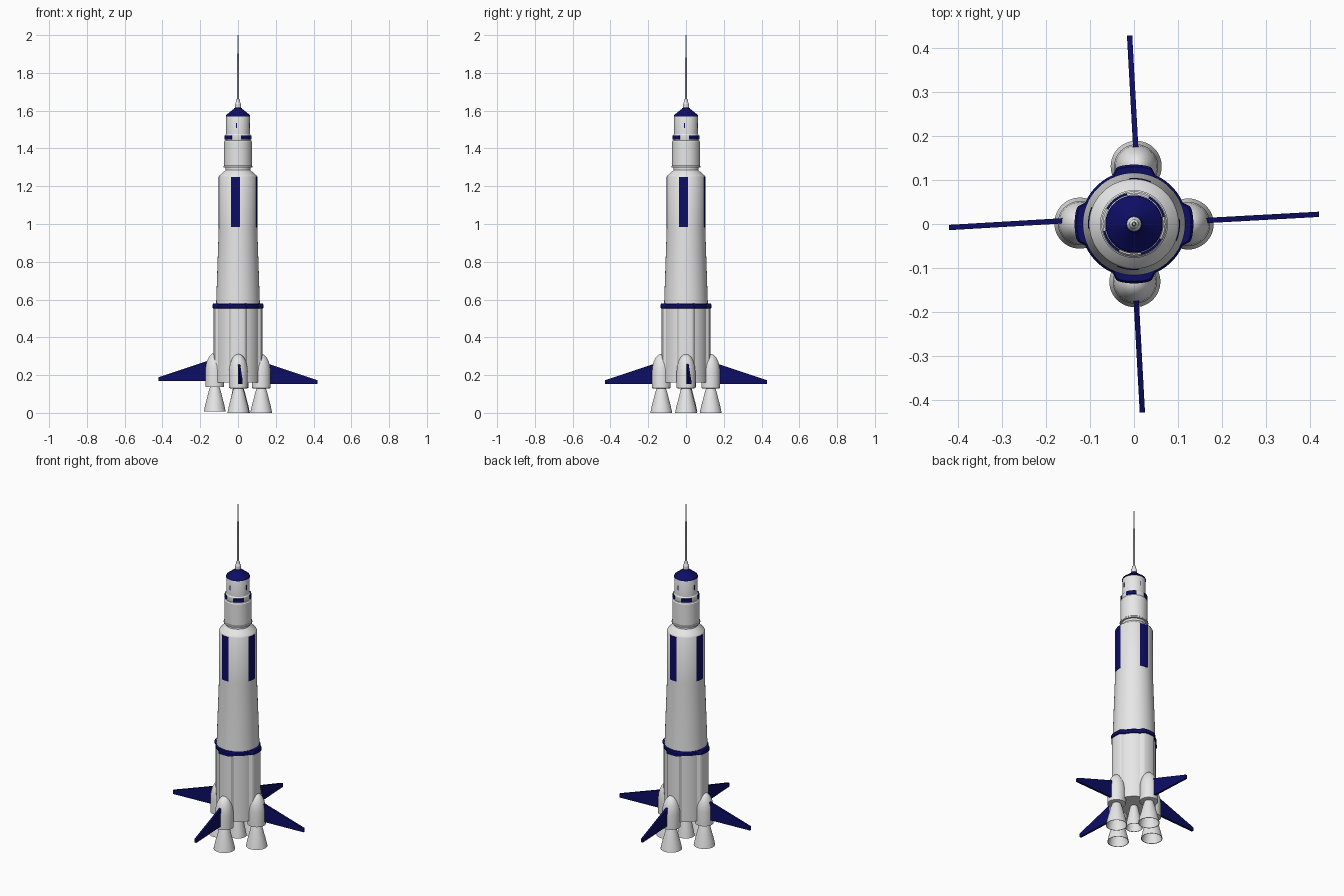
import bpy, bmesh, math
from mathutils import Matrix, Vector

if "Cube" in bpy.data.objects:
    bpy.data.objects.remove(bpy.data.objects["Cube"])


def material(name, rgb):
    m = bpy.data.materials.new(name)
    m.diffuse_color = (*rgb, 1)
    m.use_nodes = True
    m.node_tree.nodes["Principled BSDF"].inputs["Base Color"].default_value = m.diffuse_color
    return m


WHITE = material("white paint", (0.8, 0.8, 0.8))
NAVY = material("navy paint", (0.004, 0.004, 0.13))


def finish(name, bm, mat, smooth=True):
    bmesh.ops.recalc_face_normals(bm, faces=bm.faces)
    me = bpy.data.meshes.new(name)
    bm.to_mesh(me)
    bm.free()
    me.materials.append(mat)
    ob = bpy.data.objects.new(name, me)
    bpy.context.collection.objects.link(ob)
    if smooth:
        bpy.ops.object.select_all(action='DESELECT')
        ob.select_set(True)
        bpy.context.view_layer.objects.active = ob
        bpy.ops.object.shade_smooth_by_angle(angle=math.radians(30))
    return ob


def lathe(name, profile, mat, at=(0, 0, 0), segs=48, shape=None):
    """Revolve (radius, z) points; shape(angle) may add to the radius."""
    bm = bmesh.new()
    rings = []
    for r, z in profile:
        ring = []
        for i in range(segs):
            a = 2 * math.pi * i / segs
            rr = r + (shape(a) if shape else 0)
            ring.append(bm.verts.new((at[0] + rr * math.cos(a), at[1] + rr * math.sin(a), at[2] + z)))
        rings.append(ring)
    for a, b in zip(rings, rings[1:]):
        for i in range(segs):
            j = (i + 1) % segs
            bm.faces.new((a[i], a[j], b[j], b[i]))
    bm.faces.new(rings[0])
    bm.faces.new(rings[-1])
    return finish(name, bm, mat)


def arc_plate(name, deg, half, r0, r1, z0, z1, mat, n=8):
    """Curved plate wrapped around the body."""
    bm = bmesh.new()
    cols = []
    for i in range(n + 1):
        a = math.radians(deg - half + 2 * half * i / n)
        cols.append([bm.verts.new((r * math.cos(a), r * math.sin(a), z))
                     for r, z in ((r0, z0), (r1, z0), (r1, z1), (r0, z1))])
    for a, b in zip(cols, cols[1:]):
        for k in range(4):
            bm.faces.new((a[k], a[(k + 1) % 4], b[(k + 1) % 4], b[k]))
    bm.faces.new(cols[0])
    bm.faces.new(cols[-1])
    return finish(name, bm, mat)


def fairing(a):
    """Four raised fairings running down the lower stage."""
    d = abs((math.degrees(a) + 45) % 90 - 45)
    return 0.014 * max(0, min(1, (23 - d) / 6))


# Lower stage with fairings, and the navy band on top of it
lathe("lower_stage", [(0.116, 0.16), (0.116, 0.56)], WHITE, segs=120, shape=fairing)
lathe("stage_band", [(0.116, 0.553), (0.121, 0.556), (0.121, 0.573), (0.116, 0.58)],
      NAVY, segs=120, shape=fairing)

# Upper stage: tapered section, straight section and shoulder
lathe("upper_stage", [(0.116, 0.57), (0.102, 0.98), (0.102, 1.25), (0.098, 1.257),
                      (0.066, 1.285), (0.066, 1.31)], WHITE, segs=64)

# Service section and capsule
lathe("service_section", [(0.066, 1.298), (0.077, 1.298), (0.077, 1.306), (0.074, 1.309),
                          (0.074, 1.436), (0.070, 1.442), (0.06, 1.444)], WHITE)
lathe("capsule", [(0.065, 1.44), (0.067, 1.447), (0.067, 1.47), (0.063, 1.476),
                  (0.063, 1.566), (0.061, 1.572)], WHITE)
lathe("capsule_cone", [(0.060, 1.568), (0.065, 1.570), (0.062, 1.578), (0.024, 1.608), (0.018, 1.615)], NAVY)
lathe("nose_knob", [(0.012, 1.61), (0.017, 1.617), (0.017, 1.635), (0.011, 1.645),
                    (0.010, 1.657), (0.005, 1.663)], WHITE, segs=16)
lathe("antenna", [(0.006, 1.655), (0.005, 1.8), (0.003, 2.0)], WHITE, segs=10)

# Painted stripes, windows and small capsule marks, turned slightly off axis
for k in range(4):
    side = 90 * k - 8
    arc_plate(f"body_stripe_{k}", side, 13.5, 0.099, 0.1045, 0.985, 1.248, NAVY)
    arc_plate(f"capsule_window_{k}", side + 45, 24, 0.064, 0.072, 1.447, 1.468, NAVY)
    arc_plate(f"capsule_mark_{k}", side, 2.2, 0.061, 0.0638, 1.508, 1.536, NAVY, n=2)

# Engine bell with a hollow inside
BELL = [(0.022, 0.14), (0.026, 0.125), (0.031, 0.112), (0.040, 0.075), (0.050, 0.038),
        (0.058, 0.0), (0.055, 0.0), (0.047, 0.038), (0.036, 0.075), (0.022, 0.11)]
POD = [(0.044, 0.13), (0.050, 0.132), (0.050, 0.215), (0.047, 0.245), (0.040, 0.272),
       (0.029, 0.294), (0.016, 0.307), (0.004, 0.311)]


def fin(name, p, q, dz):
    """Thin swept fin between plan points p (root) and q (tip)."""
    p, q = Vector((*p, 0)), Vector((*q, 0))
    n = (q - p).normalized().cross(Vector((0, 0, 1))) * 0.006
    inner = p - (q - p) * 0.1
    outline = [(inner, 0.152), (q, 0.152), (q, 0.173), (p, 0.258), (inner, 0.262)]
    bm = bmesh.new()
    a, b = [[bm.verts.new(v + n * s + Vector((0, 0, z + dz))) for v, z in outline] for s in (-1, 1)]
    bm.faces.new(a)
    bm.faces.new(b)
    for i in range(5):
        j = (i + 1) % 5
        bm.faces.new((a[i], a[j], b[j], b[i]))
    return finish(name, bm, NAVY, smooth=False)


# Four booster pods, each with a bell and a fin; the left one sits a little higher
for side, c, p, q, dz in (
        ("right", (0.123, 0), (0.165, 0.008), (0.42, 0.022), 0),
        ("left", (-0.123, 0.002), (-0.165, 0.007), (-0.42, -0.008), 0.012),
        ("back", (0.005, 0.131), (0.004, 0.172), (-0.01, 0.428), 0),
        ("front", (0.002, -0.131), (0.005, -0.172), (0.019, -0.428), 0)):
    lathe(f"booster_pod_{side}", POD, WHITE, (*c, dz * 0.5))
    lathe(f"engine_bell_{side}", BELL, WHITE, (*c, dz * 0.6))
    fin(f"fin_{side}", p, q, dz * 1.3)

# Central engine under the lower stage
lathe("engine_bell_centre", [(r * 0.8, 0.03 + z) for r, z in BELL], WHITE)
